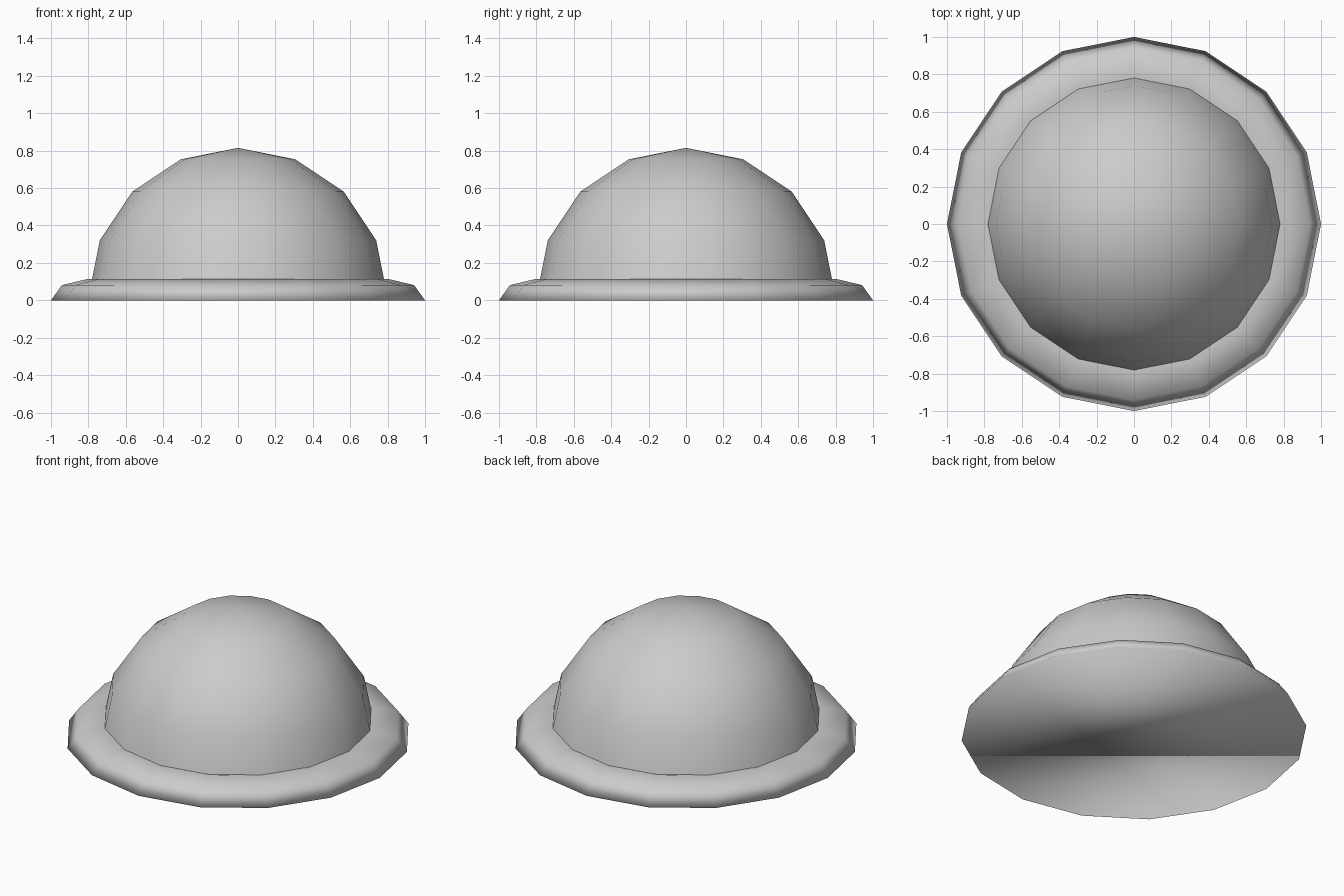
import bpy, bmesh, math

if "Cube" in bpy.data.objects:
    bpy.data.objects.remove(bpy.data.objects["Cube"])

SIDES = 16


def lathe(name, profile, cap_last=False):
    """Spin an (r, z) profile around z; a point with r = 0 becomes a pole."""
    bm = bmesh.new()
    rings = []
    for r, z in profile:
        count = SIDES if r > 0 else 1
        rings.append([bm.verts.new((r * math.cos(math.tau * i / SIDES),
                                    r * math.sin(math.tau * i / SIDES), z))
                      for i in range(count)])
    for a, b in zip(rings, rings[1:]):
        for i in range(SIDES):
            j = (i + 1) % SIDES
            if len(a) == 1:
                bm.faces.new((a[0], b[i], b[j]))
            else:
                bm.faces.new((a[i], b[i], b[j], a[j]))
    if cap_last:
        bm.faces.new(rings[-1][::-1])
    for f in bm.faces:
        f.smooth = True
    mesh = bpy.data.meshes.new(name)
    bm.to_mesh(mesh)
    bm.free()
    obj = bpy.data.objects.new(name, mesh)
    bpy.context.collection.objects.link(obj)
    return obj


# Dome: upper half of a low-poly sphere
R, CZ = 0.8, 0.015
dome = [(0, CZ + R)]
for k in range(1, 5):
    a = k * math.pi / 8
    dome.append((R * math.sin(a), CZ + R * math.cos(a)))
lathe("dome", dome)

# Brim: upper half of a flattened ring, closed flat underneath
brim = []
for k in range(3, -1, -1):
    a = k * math.pi / 4
    brim.append((0.8 + 0.2 * math.cos(a), 0.115 * math.sin(a)))
lathe("brim", brim, cap_last=True)
